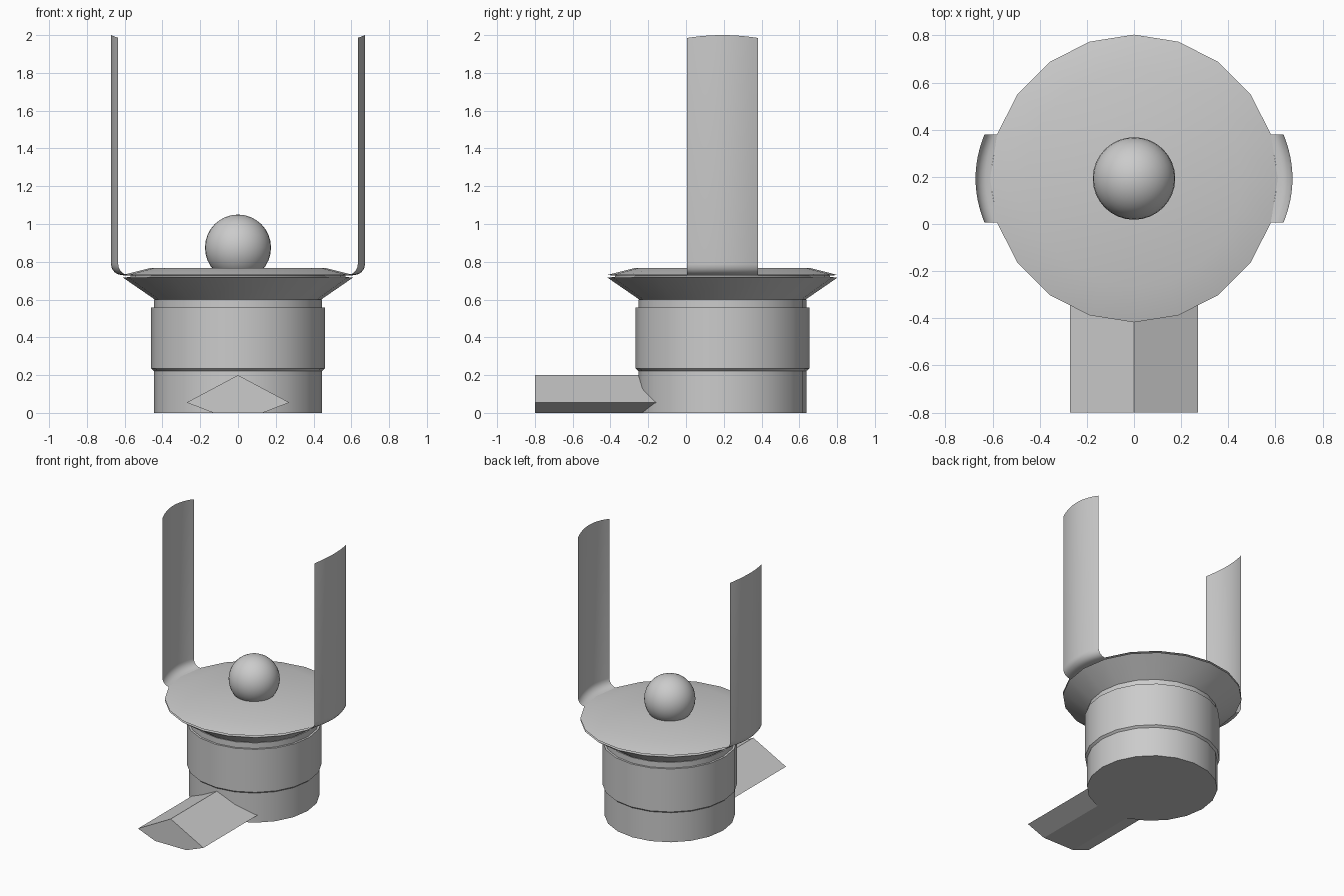
import bpy, bmesh, math

if "Cube" in bpy.data.objects:
    bpy.data.objects.remove(bpy.data.objects["Cube"])

CY = 0.193   # y of the turning axis
SIDES = 20


def make_object(name, verts, faces):
    mesh = bpy.data.meshes.new(name)
    mesh.from_pydata(verts, [], faces)
    bm = bmesh.new()
    bm.from_mesh(mesh)
    bmesh.ops.recalc_face_normals(bm, faces=bm.faces)
    bm.to_mesh(mesh)
    bm.free()
    ob = bpy.data.objects.new(name, mesh)
    bpy.context.collection.objects.link(ob)
    return ob


def smooth(ob, degrees=30):
    bpy.ops.object.select_all(action='DESELECT')
    ob.select_set(True)
    bpy.context.view_layer.objects.active = ob
    bpy.ops.object.shade_smooth_by_angle(angle=math.radians(degrees))


def lathe(name, profile):
    """Closed turned solid from (radius, z) points, bottom to top."""
    verts = [(r * math.cos(2 * math.pi * i / SIDES),
              CY + r * math.sin(2 * math.pi * i / SIDES), z)
             for r, z in profile for i in range(SIDES)]
    faces = [(k * SIDES + i, k * SIDES + (i + 1) % SIDES,
              (k + 1) * SIDES + (i + 1) % SIDES, (k + 1) * SIDES + i)
             for k in range(len(profile) - 1) for i in range(SIDES)]
    faces.append(tuple(range(SIDES)))
    faces.append(tuple(range(len(verts) - SIDES, len(verts))))
    ob = make_object(name, verts, faces)
    smooth(ob)


def side_blade(name, side):
    """Thin bowed upright that curls in to the rim at its foot."""
    path = [(0.605, 0.728)]
    for i in range(7):
        a = math.radians(15 * i)
        path.append((0.615 + 0.057 * math.sin(a), 0.787 - 0.057 * math.cos(a)))
    path.append((0.672, 2.0))
    n = 12
    verts, faces = [], []
    for k, (x, z) in enumerate(path):
        for j in range(n + 1):
            t = 2 * j / n - 1
            drop = 0.015 * t * t if k == len(path) - 1 else 0
            verts.append((side * (x - 0.038 * t * t), CY + 0.187 * t, z - drop))
    for k in range(len(path) - 1):
        for j in range(n):
            a = k * (n + 1) + j
            faces.append((a, a + 1, a + n + 2, a + n + 1))
    smooth(make_object(name, verts, faces))


# Stepped drum with a flared collar
lathe("drum", [(0.445, 0), (0.445, 0.222), (0.46, 0.235), (0.46, 0.558),
               (0.445, 0.558), (0.445, 0.60)])
lathe("collar", [(0.44, 0.60), (0.61, 0.717), (0.57, 0.719)])

# Shallow lid
lathe("lid", [(0.57, 0.715), (0.57, 0.727), (0.61, 0.73), (0.46, 0.768)])

# Ball knob
bpy.ops.mesh.primitive_uv_sphere_add(segments=32, ring_count=16, radius=0.175,
                                     location=(0, CY, 0.875))
knob = bpy.context.object
knob.name = "knob"
smooth(knob)

# Uprights on both sides
for label, s in (("left", -1), ("right", 1)):
    side_blade(label + "_blade", s)

# Faceted spout at the front
section = [(0, 0.2), (0.272, 0.055), (0.13, 0), (-0.13, 0), (-0.272, 0.055)]
m = len(section)
verts = [(x, y, z) for y in (-0.8, -0.12) for x, z in section]
faces = [(i, (i + 1) % m, m + (i + 1) % m, m + i) for i in range(m)]
faces += [tuple(range(m)), tuple(range(m, 2 * m))]
make_object("spout", verts, faces)
